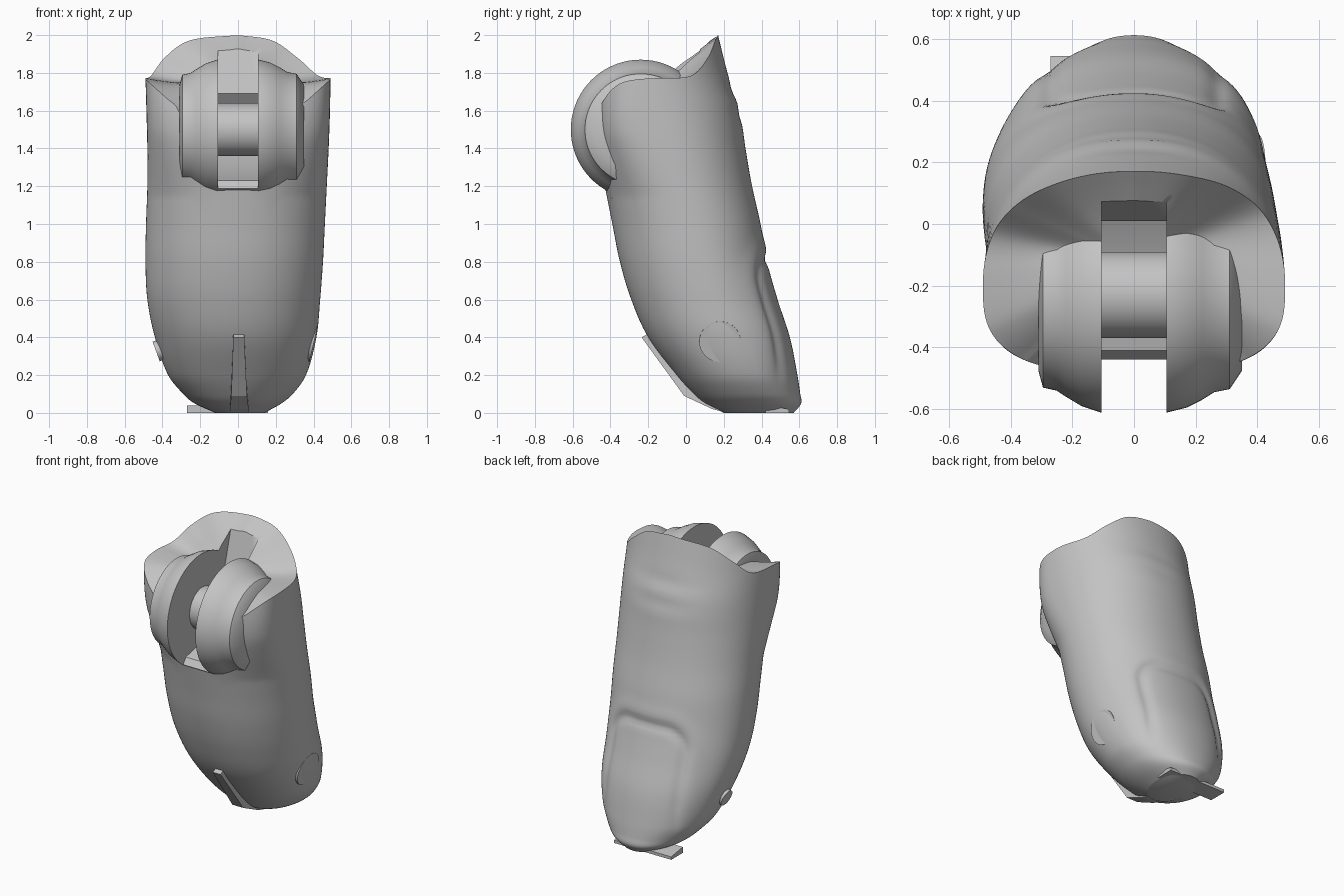
import bpy, bmesh, math
from mathutils import Vector, Matrix

if "Cube" in bpy.data.objects:
    bpy.data.objects.remove(bpy.data.objects["Cube"], do_unlink=True)

grey = bpy.data.materials.new("plain grey")
grey.use_nodes = True
grey.diffuse_color = (0.55, 0.55, 0.55, 1)
grey.node_tree.nodes["Principled BSDF"].inputs["Base Color"].default_value = (0.55, 0.55, 0.55, 1)


def make_object(name, bm):
    bmesh.ops.recalc_face_normals(bm, faces=bm.faces)
    mesh = bpy.data.meshes.new(name)
    bm.to_mesh(mesh)
    bm.free()
    ob = bpy.data.objects.new(name, mesh)
    bpy.context.collection.objects.link(ob)
    mesh.materials.append(grey)
    return ob


def activate(ob):
    bpy.ops.object.select_all(action='DESELECT')
    ob.select_set(True)
    bpy.context.view_layer.objects.active = ob


def smooth(ob, angle=35):
    activate(ob)
    bpy.ops.object.shade_smooth_by_angle(angle=math.radians(angle))


def curve(points, t):
    """Smooth interpolation through (position, value) points."""
    if t <= points[0][0]:
        return points[0][1]
    if t >= points[-1][0]:
        return points[-1][1]
    i = max(k for k in range(len(points) - 1) if points[k][0] <= t)

    def slope(k):
        a, b = points[max(k - 1, 0)], points[min(k + 1, len(points) - 1)]
        return (b[1] - a[1]) / (b[0] - a[0])
    (x0, v0), (x1, v1) = points[i], points[i + 1]
    h, u = x1 - x0, (t - x0) / (x1 - x0)
    return (v0 * (1 + 2 * u) * (1 - u) ** 2 + slope(i) * h * u * (1 - u) ** 2
            + v1 * u * u * (3 - 2 * u) + slope(i + 1) * h * u * u * (u - 1))


def bridge(bm, a, b):
    n = len(a)
    for k in range(n):
        bm.faces.new((a[k], a[(k + 1) % n], b[(k + 1) % n], b[k]))


def prism(name, outline, x0, x1):
    """Extrude a (y, z) outline along x."""
    bm = bmesh.new()
    a = [bm.verts.new((x0, y, z)) for y, z in outline]
    b = [bm.verts.new((x1, y, z)) for y, z in outline]
    bridge(bm, a, b)
    bm.faces.new(a)
    bm.faces.new(b)
    return make_object(name, bm)


def lathe_x(name, profile, cy, cz, seg=72):
    """Revolve an (x, radius) profile around a sideways axis."""
    bm = bmesh.new()
    rings = []
    for x, r in profile:
        rings.append([bm.verts.new((x, cy + r * math.cos(math.tau * k / seg),
                                    cz + r * math.sin(math.tau * k / seg))) for k in range(seg)])
    for a, b in zip(rings, rings[1:]):
        bridge(bm, a, b)
    bm.faces.new(rings[0])
    bm.faces.new(rings[-1])
    return make_object(name, bm)


# Fingertip sections: height, front y, back y, -x width, +x width, y of widest point
SECTIONS = [
    (0.00, 0.20, 0.57, 0.12, 0.14, 0.40),
    (0.05, 0.10, 0.61, 0.23, 0.23, 0.36),
    (0.10, 0.04, 0.605, 0.29, 0.29, 0.33),
    (0.20, -0.05, 0.59, 0.37, 0.36, 0.28),
    (0.40, -0.20, 0.55, 0.44, 0.415, 0.20),
    (0.60, -0.29, 0.485, 0.48, 0.435, 0.12),
    (0.80, -0.35, 0.43, 0.49, 0.45, 0.06),
    (1.00, -0.39, 0.395, 0.487, 0.46, 0.01),
    (1.20, -0.43, 0.35, 0.48, 0.47, -0.05),
    (1.40, -0.47, 0.315, 0.48, 0.48, -0.11),
    (1.60, -0.48, 0.285, 0.485, 0.487, -0.17),
    (1.80, -0.46, 0.22, 0.49, 0.49, -0.20),
    (2.00, -0.42, 0.17, 0.49, 0.49, -0.20)]
FRONT, BACK, LOW_X, HIGH_X, MID = [[(s[0], s[c]) for s in SECTIONS] for c in range(1, 6)]
# Squareness of the front half against height: the top is boxier beside the hinge
FRONT_POWER = [(1.15, 0.94), (1.35, 0.75), (1.5, 0.62), (1.8, 0.62)]
# Rim height against angle from the side, front = -90, back = 90
RIM = [(-90, 1.22), (-74, 1.27), (-62, 1.58), (-50, 1.66), (-25, 1.74), (0, 1.77),
       (25, 1.785), (45, 1.88), (65, 1.97), (90, 2.0)]


def nail_relief(x, z):
    """Shallow groove around the nail and faint creases at the joint."""
    qx, qz = abs(x) - 0.13, abs(z - 0.44) - 0.23
    d = math.hypot(max(qx, 0), max(qz, 0)) + min(max(qx, qz), 0) - 0.14
    fade = min(1, max(0, (z - 0.1) / 0.25))
    off = fade * (0.007 * math.exp(-((d - 0.07) / 0.05) ** 2) - 0.013 * math.exp(-(d / 0.028) ** 2))
    for zc in (1.71, 1.58):
        off -= 0.009 * math.exp(-((z - zc) / 0.045) ** 2 - (x / 0.2) ** 2)
    return off


def skin_point(theta, z):
    c, s = math.cos(theta), math.sin(theta)
    mid = curve(MID, z)
    e = 0.94 if s > 0 else curve(FRONT_POWER, z)
    x = math.copysign(abs(c) ** e, c) * curve(HIGH_X if c > 0 else LOW_X, z)
    reach = curve(BACK, z) - mid if s > 0 else mid - curve(FRONT, z)
    y = mid + math.copysign(abs(s) ** e, s) * reach
    if s > 0.3:
        y += nail_relief(x, z)
    return Vector((x, y, z))


def rim_height(theta):
    """Rim, dipping a little further on the left shoulder."""
    c, s = math.cos(theta), math.sin(theta)
    return curve(RIM, math.degrees(math.asin(s)) - 13 * c * max(s, 0))


# Fingertip body with a hollowed top
N, ROWS = 144, 90
bm = bmesh.new()
angles = [math.tau * (k + 0.5) / N for k in range(N)]
rims = [rim_height(a) for a in angles]
rings = []
for i in range(ROWS + 1):
    f = (i / ROWS) ** 1.4
    rings.append([bm.verts.new(skin_point(a, r * f)) for a, r in zip(angles, rims)])
centre = Vector((0, -0.12, 1.82))
top = [v.co.copy() for v in rings[-1]]
for j in range(1, 9):
    t = j / 9
    ring = []
    for a, p in zip(angles, top):
        q = p.lerp(centre, t)
        q.z -= (0.015 + 0.03 * abs(math.cos(a))) * math.sin(math.pi * t)
        ring.append(bm.verts.new(q))
    rings.append(ring)
for a, b in zip(rings, rings[1:]):
    bridge(bm, a, b)
bm.faces.new(rings[0])
pole = bm.verts.new(centre)
for k in range(N):
    bm.faces.new((rings[-1][k], rings[-1][(k + 1) % N], pole))
body = make_object("fingertip_body", bm)

# Hinge knuckle, stepped down towards each end
knuckle = lathe_x("hinge_knuckle", [
    (-0.31, 0.235), (-0.295, 0.29), (-0.25, 0.30), (-0.22, 0.32), (-0.17, 0.35), (-0.11, 0.37),
    (0.11, 0.37), (0.17, 0.355), (0.22, 0.33), (0.26, 0.305), (0.31, 0.295), (0.35, 0.235)],
    -0.24, 1.50)

# Slot cut through the knuckle and body
slot = prism("slot_cutter", [(0.11, 2.05), (0.01, 1.69), (0.05, 1.64), (0.04, 1.40), (-0.12, 1.30),
                             (-0.41, 1.23), (-0.46, 1.16), (-0.75, 1.10), (-0.75, 2.05)], -0.106, 0.106)
slot.hide_render = True
for ob in (body, knuckle):
    activate(ob)
    mod = ob.modifiers.new("slot", 'BOOLEAN')
    mod.object, mod.operation, mod.solver = slot, 'DIFFERENCE', 'EXACT'
    bpy.ops.object.modifier_apply(modifier=mod.name)
    smooth(ob)
bpy.data.objects.remove(slot, do_unlink=True)

# Pin across the slot
smooth(lathe_x("hinge_pin", [(-0.12, 0.14), (0.12, 0.14)], -0.23, 1.50, 48))

# Thin rib up the front of the tip, flared at its foot
rib = prism("front_rib", [(-0.235, 0.40), (-0.20, 0.42), (-0.10, 0.40), (0.25, 0.10), (0.22, 0.0),
                          (0.14, 0.02), (-0.01, 0.09)], -0.025, 0.033)
for v in rib.data.vertices:
    v.co.x *= 1 + max(0, 0.2 - v.co.z) * 4

# Small flat tab under the nail tip
prism("tip_tab", [(0.42, 0.0), (0.545, 0.0), (0.545, 0.02), (0.42, 0.04)], -0.27, 0.16)

# Nearly flush plugs on both sides of the tip
for name, x, z, radius, tilt in (("left_plug", 0.388, 0.38, 0.11, 0.22),
                                 ("right_plug", -0.419, 0.33, 0.055, -0.35)):
    bm = bmesh.new()
    turn = Matrix.Rotation(math.pi / 2 + tilt, 4, 'Y')
    bmesh.ops.create_cone(bm, cap_ends=True, segments=32, radius1=radius, radius2=radius, depth=0.03,
                          matrix=Matrix.Translation((x, 0.18, z)) @ turn)
    smooth(make_object(name, bm))
